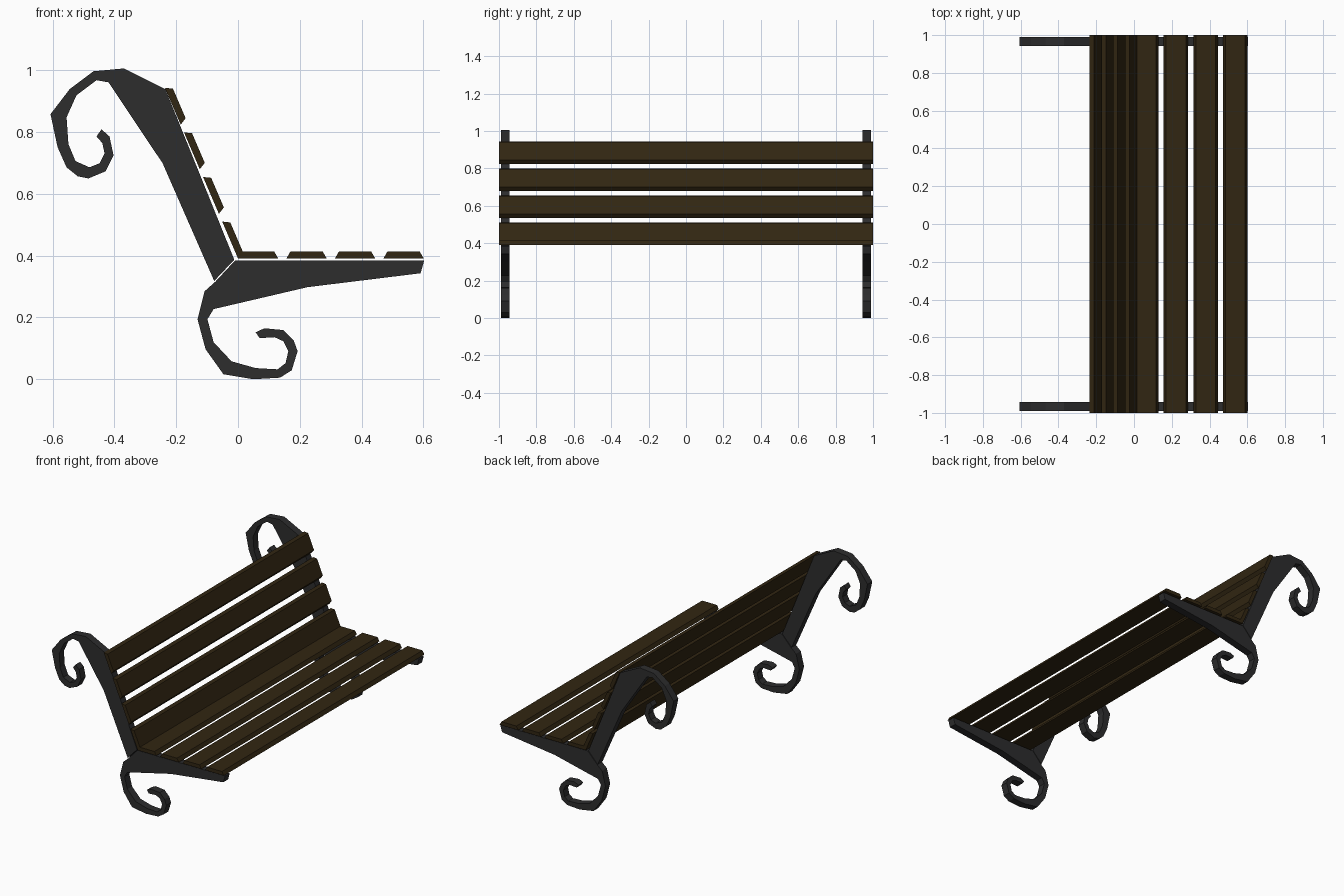
import bpy, bmesh, math

if "Cube" in bpy.data.objects:
    bpy.data.objects.remove(bpy.data.objects["Cube"])


def material(name, rgb):
    m = bpy.data.materials.new(name)
    m.diffuse_color = (*rgb, 1)
    m.use_nodes = True
    m.node_tree.nodes["Principled BSDF"].inputs["Base Color"].default_value = m.diffuse_color
    return m


IRON = material("dark iron", (0.026, 0.026, 0.027))
WOOD = material("dark brown wood", (0.031, 0.019, 0.006))


def extrude_profile(name, pts, y0, y1, mat):
    """Solid with an (x, z) outline, running from y0 to y1."""
    bm = bmesh.new()
    face = bm.faces.new([bm.verts.new((x, y0, z)) for x, z in pts])
    res = bmesh.ops.extrude_face_region(bm, geom=[face], use_keep_orig=True)
    moved = [g for g in res["geom"] if isinstance(g, bmesh.types.BMVert)]
    bmesh.ops.translate(bm, verts=moved, vec=(0, y1 - y0, 0))
    bmesh.ops.recalc_face_normals(bm, faces=bm.faces[:])
    me = bpy.data.meshes.new(name)
    bm.to_mesh(me)
    bm.free()
    me.materials.append(mat)
    ob = bpy.data.objects.new(name, me)
    bpy.context.collection.objects.link(ob)
    return ob


# Backrest support ending in a backward scroll
BACK = [(-.012, .387), (-.235, .939), (-.37, 1.006), (-.468, .997), (-.545, .939),
        (-.607, .858), (-.584, .751), (-.555, .686), (-.519, .657), (-.484, .650),
        (-.429, .673), (-.403, .725), (-.416, .786), (-.442, .809),
        (-.458, .786), (-.439, .764), (-.432, .731), (-.448, .699), (-.481, .686),
        (-.526, .706), (-.549, .761), (-.555, .848), (-.523, .919), (-.458, .968),
        (-.419, .961), (-.244, .699), (-.077, .318)]

# Seat support with the scrolled foot
SEAT = [(-.010, .384), (.603, .385), (.591, .343), (.225, .298), (-.079, .227),
        (-.099, .194), (-.079, .120), (-.021, .058), (.057, .036), (.128, .032),
        (.154, .052), (.163, .091), (.147, .123), (.118, .136), (.07, .133),
        (.057, .152), (.086, .165), (.147, .159), (.18, .126), (.193, .091),
        (.174, .029), (.136, .005), (.05, 0), (-.047, .016), (-.105, .097),
        (-.131, .194), (-.108, .285), (-.073, .316)]

for side, s in (("near", -1), ("far", 1)):
    extrude_profile(side + "_back_support", BACK, s * .943, s * .99, IRON)
    extrude_profile(side + "_seat_support_and_foot", SEAT, s * .943, s * .99, IRON)


# Slats: tapered boards laid out along a direction from the seat corner
def slats(name, angle, flip):
    c, s = math.cos(angle), math.sin(angle)
    for i in range(4):
        a = i * .157
        section = [(a, 0), (a + .13, 0), (a + .117, .023), (a + .013, .023)]
        pts = [(u * c - flip * v * s, .391 + u * s + flip * v * c) for u, v in section]
        extrude_profile(f"{name}_{i + 1}", pts, -1, 1, WOOD)


slats("seat_slat", 0, 1)
slats("back_slat", math.radians(113.2), -1)
